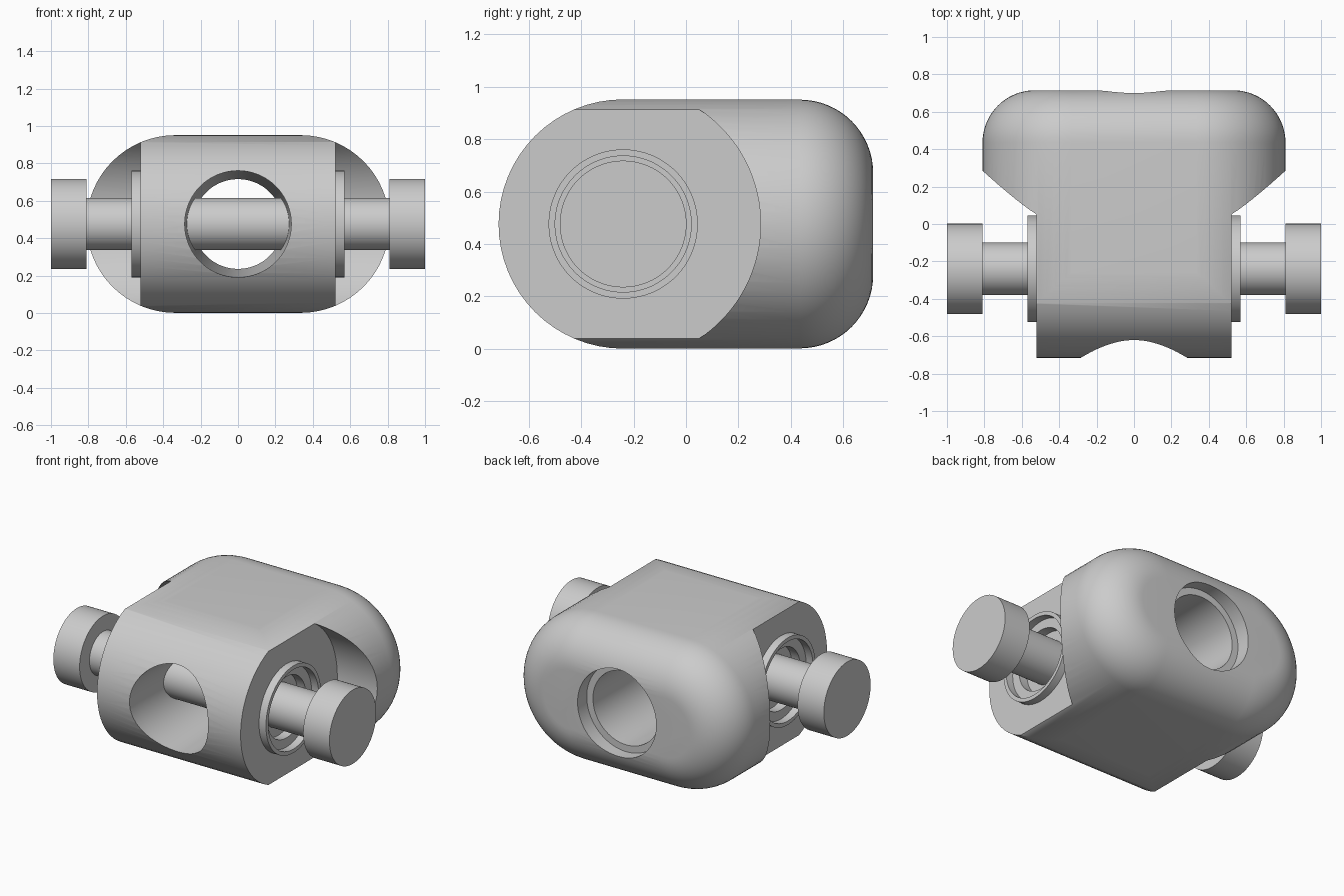
import bpy, bmesh, math
from mathutils import Vector

if "Cube" in bpy.data.objects:
    bpy.data.objects.remove(bpy.data.objects["Cube"], do_unlink=True)

grey = bpy.data.materials.new("plain grey")
grey.use_nodes = True
grey.diffuse_color = (0.6, 0.6, 0.6, 1)
grey.node_tree.nodes["Principled BSDF"].inputs["Base Color"].default_value = (0.6, 0.6, 0.6, 1)

MID = 0.476        # height of both bore axes
PIN_Y = -0.24      # pin axis
R = 0.475          # body corner radius
FILLET = 0.28      # rounding of the rear edge


def loft(name, rings, closed=False):
    """Skin matching rings of points, capping the ends or closing the loop."""
    bm = bmesh.new()
    loops = [[bm.verts.new(p) for p in ring] for ring in rings]
    pairs = list(zip(loops, loops[1:]))
    if closed:
        pairs.append((loops[-1], loops[0]))
    else:
        bm.faces.new(loops[0])
        bm.faces.new(loops[-1])
    n = len(loops[0])
    for a, b in pairs:
        for i in range(n):
            j = (i + 1) % n
            bm.faces.new((a[i], a[j], b[j], b[i]))
    bmesh.ops.recalc_face_normals(bm, faces=bm.faces)
    mesh = bpy.data.meshes.new(name)
    bm.to_mesh(mesh)
    bm.free()
    mesh.materials.append(grey)
    ob = bpy.data.objects.new(name, mesh)
    bpy.context.collection.objects.link(ob)
    return ob


def lathe(name, profile, axis, closed=False, n=96):
    """Turn (radius, position) points around the x or y bore axis."""
    rings = []
    for r, d in profile:
        ring = []
        for i in range(n):
            a = math.tau * (i + 0.5) / n
            u, z = r * math.cos(a), MID + r * math.sin(a)
            ring.append(Vector((d, PIN_Y + u, z) if axis == "x" else (u, d, z)))
        rings.append(ring)
    return loft(name, rings, closed)


def stadium(left, right, r, n=32):
    """Flat-sided oval outline with arc centres at left and right."""
    pts = []
    for centre, start in ((right, -math.pi / 2), (left, math.pi / 2)):
        for i in range(n + 1):
            a = start + math.pi * i / n
            pts.append((centre + r * math.cos(a), MID + r * math.sin(a)))
    return pts


def boolean(ob, tool, operation):
    mod = ob.modifiers.new("cut", "BOOLEAN")
    mod.object, mod.operation, mod.solver = tool, operation, "EXACT"
    bpy.context.view_layer.objects.active = ob
    bpy.ops.object.modifier_apply(modifier=mod.name)
    bpy.data.objects.remove(tool, do_unlink=True)


def smooth(ob):
    bpy.ops.object.select_all(action="DESELECT")
    ob.select_set(True)
    bpy.context.view_layer.objects.active = ob
    bpy.ops.object.shade_smooth_by_angle(angle=math.radians(30))


# Body: oval block with a rounded rear edge
back = 0.715
steps = [(0, -0.9)]
for i in range(17):
    a = math.pi / 2 * i / 16
    steps.append((FILLET * (1 - math.cos(a)), back - FILLET + FILLET * math.sin(a)))
body = loft("body", [[(x, y, z) for x, z in stadium(-0.335, 0.335, R - inset)]
                     for inset, y in steps])

# Half-round nose
nose = stadium(PIN_Y, 2, R + 0.001)
boolean(body, loft("nose_shape", [[(x, y, z) for y, z in nose] for x in (-1.5, 1.5)]),
        "INTERSECT")

# Side clearances and pin recesses
for s in (-1, 1):
    boolean(body, lathe("clearance", [(0.525, s * 0.52), (0.525, s * 1.3)], "x"), "DIFFERENCE")
    boolean(body, lathe("recess", [(0.2, s * 0.46), (0.2, s * 0.8)], "x"), "DIFFERENCE")

# Tapered through bore with a rear counterbore
boolean(body, lathe("bore", [(0.285, -1), (0.285, -0.62), (0.24, 0.3), (0.24, 0.62),
                             (0.285, 0.62), (0.285, 1)], "y"), "DIFFERENCE")
smooth(body)

# Raised collars around the pin
for s, side in ((1, "left"), (-1, "right")):
    smooth(lathe(side + "_collar", [(0.26, s * 0.5), (0.26, s * 0.57),
                                    (0.285, s * 0.57), (0.285, s * 0.5)], "x", closed=True))

# Cross pin with a head at each end
half = [(0.14, 0.81), (0.242, 0.81), (0.242, 1.0)]
smooth(lathe("cross_pin", [(r, -x) for r, x in reversed(half)] + half, "x"))
